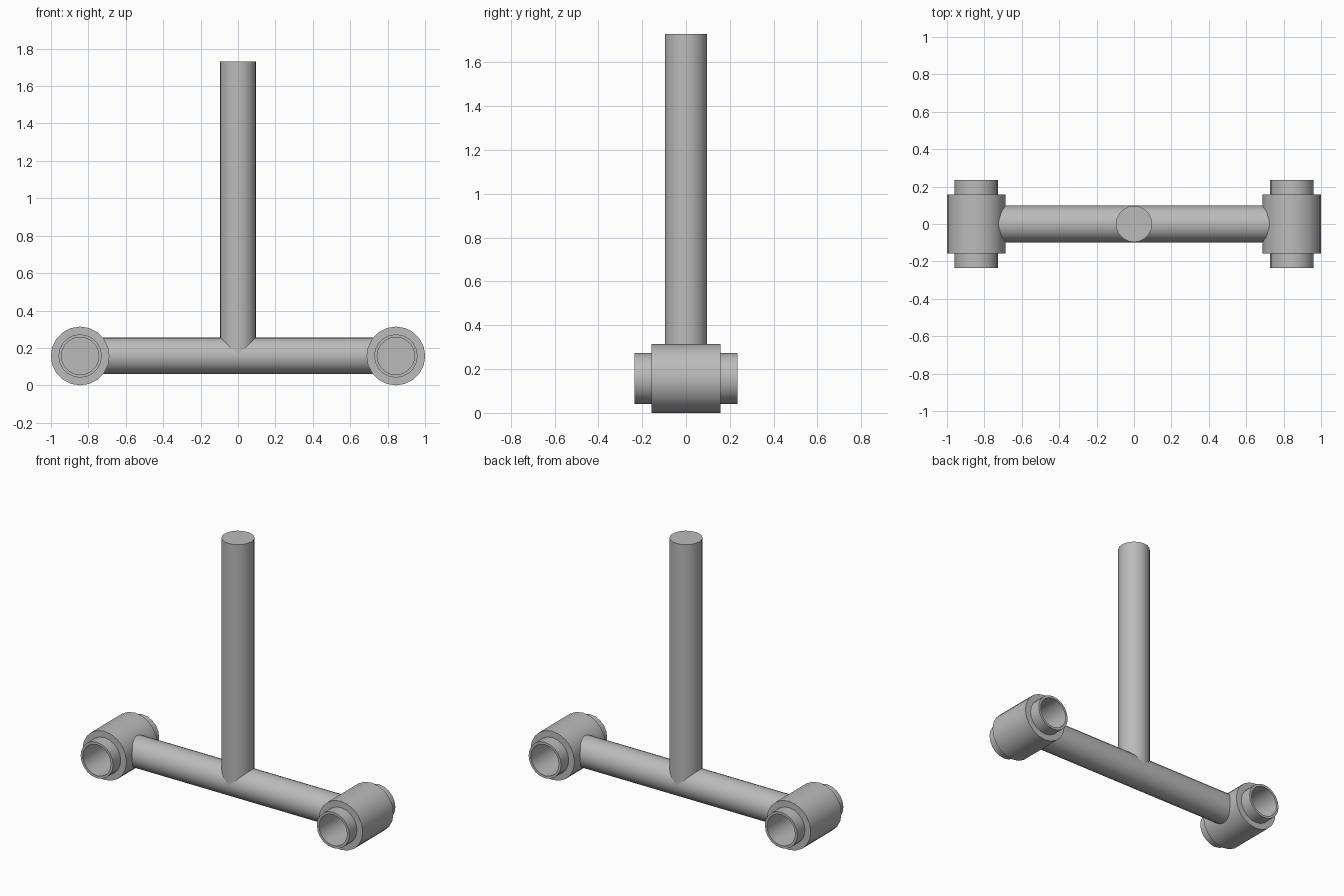
import bpy
import bmesh
import math
from mathutils import Matrix

if "Cube" in bpy.data.objects:
    bpy.data.objects.remove(bpy.data.objects["Cube"])

SIDES = 20
HUB_X, AXIS_Z = 0.844, 0.157

grey = bpy.data.materials.new("light_grey")
grey.use_nodes = True
colour = (0.5, 0.5, 0.5, 1)
grey.diffuse_color = colour
grey.node_tree.nodes["Principled BSDF"].inputs["Base Color"].default_value = colour


def lathe(name, profile, location, rotation):
    """Spin (radius, height) points about z, then rotate and place."""
    bm = bmesh.new()
    verts = [bm.verts.new((r, 0, h)) for r, h in profile]
    edges = [bm.edges.new(pair) for pair in zip(verts, verts[1:])]
    bmesh.ops.spin(bm, geom=verts + edges, cent=(0, 0, 0), axis=(0, 0, 1),
                   angle=math.tau, steps=SIDES, use_merge=True)
    bmesh.ops.remove_doubles(bm, verts=bm.verts, dist=0.0001)
    bmesh.ops.recalc_face_normals(bm, faces=bm.faces)
    bmesh.ops.transform(bm, matrix=rotation, verts=bm.verts)
    mesh = bpy.data.meshes.new(name)
    bm.to_mesh(mesh)
    bm.free()
    mesh.materials.append(grey)
    obj = bpy.data.objects.new(name, mesh)
    obj.location = location
    bpy.context.collection.objects.link(obj)
    bpy.ops.object.select_all(action="DESELECT")
    obj.select_set(True)
    bpy.context.view_layer.objects.active = obj
    bpy.ops.object.shade_smooth_by_angle(angle=math.radians(35))
    return obj


def rod(name, radius, start, end, location, rotation):
    return lathe(name, [(0, start), (radius, start), (radius, end), (0, end)],
                 location, rotation)


upright = Matrix.Identity(4)
along_x = Matrix.Rotation(math.pi / 2, 4, "Y")
along_y = Matrix.Rotation(math.pi / 2, 4, "X")

# Upright post and crossbar
rod("post", 0.097, AXIS_Z, 1.73, (0, 0, 0), upright)
rod("crossbar", 0.098, -0.735, 0.735, (0, 0, AXIS_Z + 0.002), along_x)

# End hubs: thick barrel with a hollow collar at each end
half = [(0, 0.01), (0.1, 0.01), (0.1, 0.235), (0.116, 0.235),
        (0.116, 0.157), (0.157, 0.157)]
hub_profile = half + [(r, -h) for r, h in reversed(half)]
for side, sign in (("left", 1), ("right", -1)):
    lathe(side + "_hub", hub_profile, (sign * HUB_X, 0, AXIS_Z), along_y)
